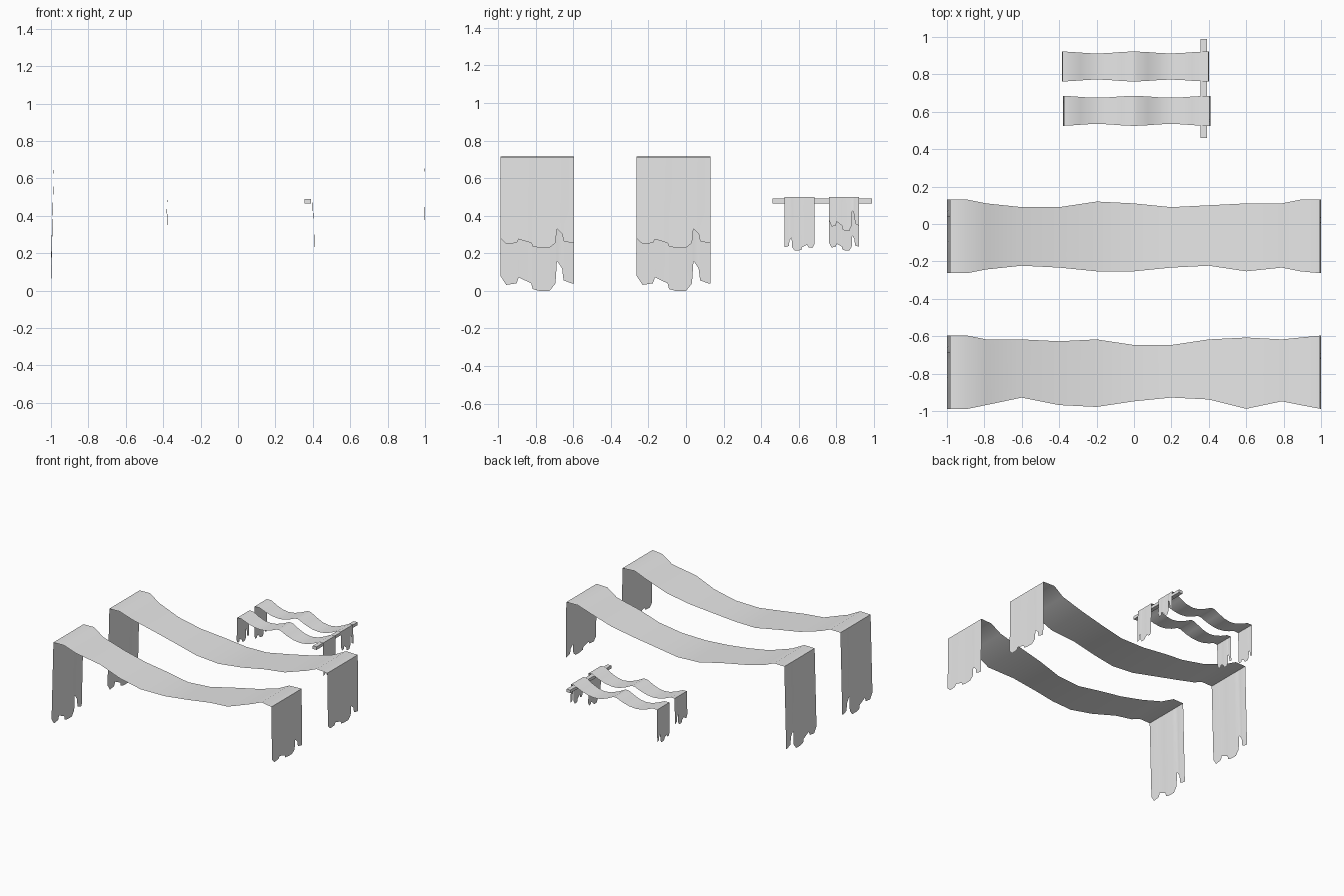
import bpy, bmesh, math

cube = bpy.data.objects.get("Cube")
if cube:
    bpy.data.objects.remove(cube, do_unlink=True)

cloth = bpy.data.materials.new("pale_grey_cloth")
cloth.use_nodes = True
grey = (0.8, 0.8, 0.8, 1)
cloth.diffuse_color = grey
cloth.node_tree.nodes["Principled BSDF"].inputs["Base Color"].default_value = grey

# Ragged hem: position across the cloth, relative height
HEM = [(0, .5), (.08, .2), (.22, .25), (.25, .45), (.42, .25), (.44, .06), (.53, 0),
       (.67, 0), (.75, .25), (.77, 1), (.84, .75), (.86, .35), (.97, .25), (1, .25)]


def finish(name, bm):
    mesh = bpy.data.meshes.new(name)
    bm.to_mesh(mesh)
    bm.free()
    mesh.materials.append(cloth)
    mesh.shade_smooth()
    mesh.set_sharp_from_angle(angle=math.radians(35))
    obj = bpy.data.objects.new(name, mesh)
    bpy.context.collection.objects.link(obj)
    return obj


def ribbon(bm, side_a, side_b):
    """Join two rows of points with a strip of quads."""
    rows = [[bm.verts.new(p) for p in side] for side in (side_a, side_b)]
    for i in range(len(side_a) - 1):
        bm.faces.new((rows[0][i], rows[0][i + 1], rows[1][i + 1], rows[1][i]))


def hanging_end(bm, corner, x_bottom, y_low, y_high, low, ragged, flip=False):
    """Vertical cloth end with a torn lower edge."""
    x, z = corner
    hem = [(1 - t, h) for t, h in HEM][::-1] if flip else HEM
    ys = [y_low + (y_high - y_low) * t for t, h in hem]
    top = [(x, y, z) for y in ys]
    bottom = [(x_bottom, y, low + ragged * h) for y, (t, h) in zip(ys, hem)]
    if x < 0:
        ribbon(bm, bottom, top)
    else:
        ribbon(bm, top, bottom)


def drape(name, path, y_low, y_high, inset_low, inset_high, left_end, right_end):
    """Cloth strip over a path, with a hanging end at each side."""
    bm = bmesh.new()
    ribbon(bm, [(x, y_low + d / 100, z) for (x, z), d in zip(path, inset_low)],
           [(x, y_high - d / 100, z) for (x, z), d in zip(path, inset_high)])
    hanging_end(bm, path[0], left_end[0], y_low, y_high, *left_end[1:])
    hanging_end(bm, path[-1], right_end[0], y_low, y_high, *right_end[1:])
    return finish(name, bm)


# Large sagging drapes
half = [(.2, .535), (.4, .57), (.6, .61), (.79, .667), (.89, .715)]
big_path = ([(-.983, .713)] + [(-x, z) for x, z in reversed(half)] + [(0, .52)]
            + half + [(.995, .713)])
big_ends = ((-1, 0, .16), (1, .23, .1))
drape("front_large_drape", big_path, -.988, -.597,
      (0, 0, 2, 6, 2, 1, 4, 6, 5, 0, 4, 2, 0),
      (0, 0, 2, 2, 3, 2, 5, 5, 2, 1, 2, 1, 0), *big_ends)
drape("rear_large_drape", big_path, -.263, .13,
      (0, 0, 2, 4, 3, 1, 1, 3, 4, 1, 3, 1, 0),
      (0, 0, 2, 4, 4, 1, 2, 4, 3, 2, 2, 0, 0), *big_ends)


# Small drapes with two swags each
def swag(x0, x1, sag, steps=6):
    return [(x0 + (x1 - x0) * i / steps, .5 - sag * math.sin(math.pi * i / steps))
            for i in range(steps + 1)]


for name, low, left, right, ends in (
        ("front_small_drape", .525, -.375, .403, ((-.38, .27, .09), (.408, .215, .07, True))),
        ("rear_small_drape", .762, -.383, .398, ((-.385, .215, .08), (.402, .32, .11)))):
    path = [(left, .5)] + swag(-.34, -.015, .048) + swag(.015, .37, .06) + [(right, .5)]
    wave = [.5 - .5 * math.cos(x * 16) for x, z in path]
    drape(name, path, low, low + .16, wave, wave, *ends)

# Support rod under the small drapes
bm = bmesh.new()
bmesh.ops.create_cube(bm, size=1)
bmesh.ops.scale(bm, vec=(.034, .53, .025), verts=bm.verts)
bmesh.ops.translate(bm, vec=(.373, .725, .478), verts=bm.verts)
finish("support_rod", bm)
